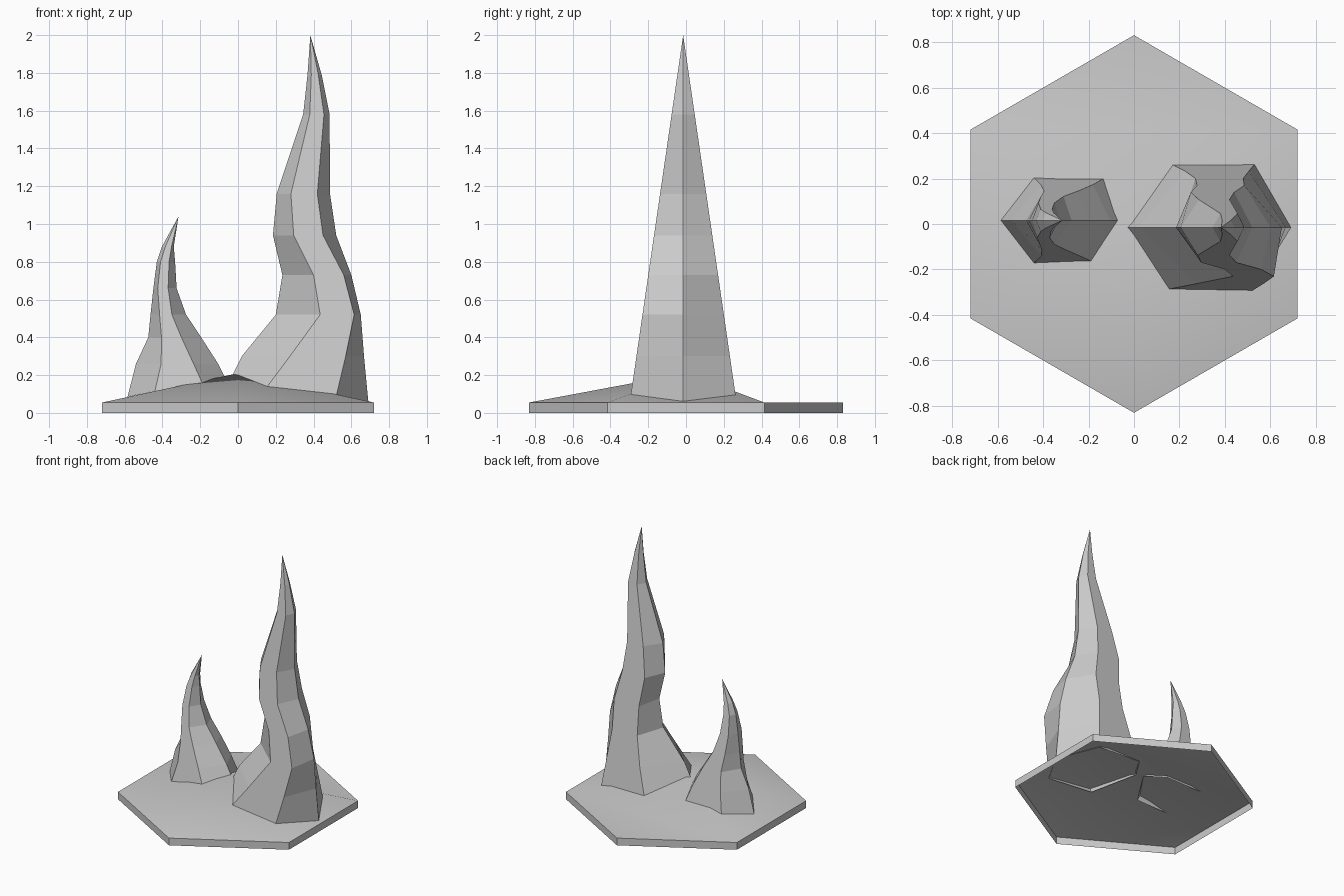
import bpy, bmesh, math

if "Cube" in bpy.data.objects:
    bpy.data.objects.remove(bpy.data.objects["Cube"])


def make_object(name, bm):
    bmesh.ops.recalc_face_normals(bm, faces=bm.faces)
    mesh = bpy.data.meshes.new(name)
    bm.to_mesh(mesh)
    bm.free()
    ob = bpy.data.objects.new(name, mesh)
    bpy.context.collection.objects.link(ob)
    return ob


# Hexagonal slab, open underneath, with a raised middle and a flat back corner
def ground_slab():
    bm = bmesh.new()
    pts = [(0.83 * math.sin(k * math.pi / 3), 0.83 * math.cos(k * math.pi / 3)) for k in range(6)]
    low = [bm.verts.new((x, y, 0)) for x, y in pts]
    top = [bm.verts.new((x, y, 0.055)) for x, y in pts]
    peak = bm.verts.new((0, 0, 0.21))
    for k in range(6):
        n = (k + 1) % 6
        bm.faces.new((low[k], low[n], top[n], top[k]))
    tops = [bm.faces.new((top[k], top[k + 1], peak)) for k in range(1, 5)]
    tops.append(bm.faces.new((top[5], top[1], peak)))
    tops.append(bm.faces.new((top[5], top[0], top[1])))
    # Only the top is shaded smooth, its border stays sharp
    for f in tops:
        f.smooth = True
    for k in range(6):
        bm.edges.get((top[k], top[(k + 1) % 6])).smooth = False
    return make_object("ground_slab", bm)


# Bent six-sided spike. Each ring: height, then x of left, front left,
# front right, right, back right, back left
def spike(name, yc, half, z0, rim_z, rings, tip):
    bm = bmesh.new()
    loops = []
    for i, (z, *xs) in enumerate(rings):
        zs = rim_z if i == 0 else (z,) * 6
        loop = []
        for x, zz, side in zip(xs, zs, (0, -1, -1, 0, 1, 1)):
            h = half * (tip[1] - zz) / (tip[1] - z0)
            loop.append(bm.verts.new((x, yc + side * h, zz)))
        loops.append(loop)
    for a, b in zip(loops, loops[1:]):
        for k in range(6):
            n = (k + 1) % 6
            bm.faces.new((a[k], a[n], b[n], b[k]))
    point = bm.verts.new((tip[0], yc, tip[1]))
    for k in range(6):
        bm.faces.new((loops[-1][k], loops[-1][(k + 1) % 6], point))
    return make_object(name, bm)


ground_slab()

# Tall spike on the right
spike("tall_spike", -0.015, 0.278, 0.09, (0.20, 0.12, 0.09, 0.06, 0.09, 0.11), [
    (0.09, -0.03, 0.14, 0.52, 0.69, 0.53, 0.17),
    (0.30, 0.02, 0.275, 0.57, 0.667, 0.505, 0.225),
    (0.52, 0.20, 0.435, 0.615, 0.65, 0.48, 0.27),
    (0.73, 0.235, 0.40, 0.56, 0.60, 0.485, 0.277),
    (0.94, 0.185, 0.295, 0.45, 0.52, 0.44, 0.25),
    (1.16, 0.205, 0.28, 0.42, 0.487, 0.42, 0.285),
    (1.58, 0.345, 0.38, 0.455, 0.485, 0.455, 0.38),
    (1.79, 0.368, 0.388, 0.425, 0.443, 0.425, 0.388),
], (0.383, 2.0))

# Short spike on the left
spike("short_spike", 0.016, 0.186, 0.12, (0.085, 0.115, 0.12, 0.19, 0.12, 0.115), [
    (0.12, -0.585, -0.44, -0.172, -0.07, -0.13, -0.44),
    (0.26, -0.54, -0.407, -0.235, -0.105, -0.18, -0.41),
    (0.40, -0.475, -0.405, -0.30, -0.195, -0.245, -0.395),
    (0.52, -0.463, -0.415, -0.35, -0.275, -0.31, -0.41),
    (0.66, -0.448, -0.425, -0.37, -0.325, -0.35, -0.42),
    (0.80, -0.43, -0.41, -0.365, -0.333, -0.36, -0.41),
    (0.88, -0.403, -0.385, -0.352, -0.34, -0.352, -0.385),
], (-0.315, 1.04))
